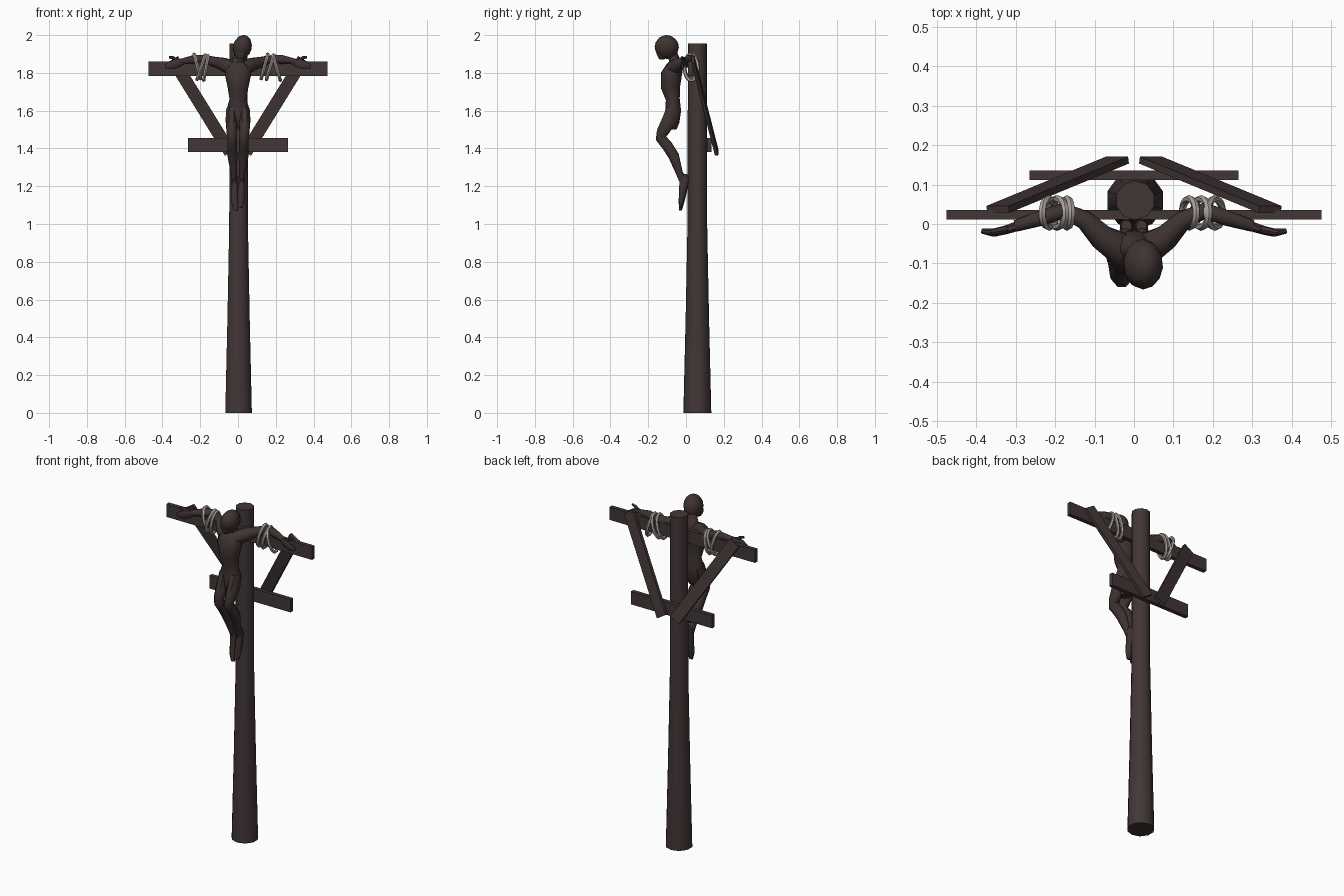
import bpy, bmesh, math
from mathutils import Vector, Matrix

if "Cube" in bpy.data.objects:
    bpy.data.objects.remove(bpy.data.objects["Cube"])


def material(name, rgb):
    m = bpy.data.materials.new(name)
    m.diffuse_color = (*rgb, 1)
    m.use_nodes = True
    m.node_tree.nodes["Principled BSDF"].inputs["Base Color"].default_value = m.diffuse_color
    return m


WOOD = material("dark_wood", (0.055, 0.037, 0.037))
FIGURE = material("dark_bronze", (0.048, 0.033, 0.031))
ROPE = material("pale_rope", (0.42, 0.38, 0.34))


def finish(bm, name, mat, smooth=None):
    bmesh.ops.recalc_face_normals(bm, faces=bm.faces)
    me = bpy.data.meshes.new(name)
    bm.to_mesh(me)
    bm.free()
    ob = bpy.data.objects.new(name, me)
    bpy.context.collection.objects.link(ob)
    me.materials.append(mat)
    if smooth:
        bpy.ops.object.select_all(action='DESELECT')
        ob.select_set(True)
        bpy.context.view_layer.objects.active = ob
        bpy.ops.object.shade_smooth_by_angle(angle=math.radians(smooth))
    return ob


def box(name, size, matrix, mat=WOOD):
    bm = bmesh.new()
    bmesh.ops.create_cube(bm, size=1)
    bm.transform(matrix @ Matrix.Diagonal((*size, 1)))
    return finish(bm, name, mat)


def loft(name, stations, mat, sides=8, smooth=50, side=(1, 0, 0), closed=False):
    """Skin elliptical rings along a path; station = (x, y, z, radius_a, radius_b)."""
    bm = bmesh.new()
    pts = [Vector(s[:3]) for s in stations]
    n, rings = len(pts), []
    for i, s in enumerate(stations):
        a = pts[(i - 1) % n] if closed else pts[max(i - 1, 0)]
        b = pts[(i + 1) % n] if closed else pts[min(i + 1, n - 1)]
        t = (b - a).normalized()
        u = Vector(side)
        u = (u - t * u.dot(t)).normalized()
        v = t.cross(u)
        rings.append([bm.verts.new(pts[i] + u * s[3] * math.cos(k) + v * s[4] * math.sin(k))
                      for k in (2 * math.pi * (j + .5) / sides for j in range(sides))])
    for i in range(n if closed else n - 1):
        r, q = rings[i], rings[(i + 1) % n]
        for j in range(sides):
            k = (j + 1) % sides
            bm.faces.new((r[j], r[k], q[k], q[j]))
    if not closed:
        bm.faces.new(rings[0])
        bm.faces.new(rings[-1])
    return finish(bm, name, mat, smooth)


# Tapered post
loft("post", [(0.003, 0.06, z, r, r) for z, r in
              ((0, 0.074), (0.5, 0.062), (1.0, 0.052), (1.955, 0.05))], WOOD, 10, 50)

# Cross beams
box("upper_beam", (0.95, 0.024, 0.076), Matrix.Translation((0, 0.023, 1.822)))
box("lower_beam", (0.53, 0.024, 0.076), Matrix.Translation((0, 0.123, 1.418)))

# Diagonal braces leaning to the back
for s, side in ((-1, "left"), (1, "right")):
    top, low = Vector((s * 0.345, 0.037, 1.87)), Vector((s * 0.042, 0.162, 1.38))
    z = (top - low).normalized()
    y = (Vector((0, 1, 0)) - z * z.y).normalized()
    x = y.cross(z)
    m = Matrix((x, y, z)).transposed().to_4x4()
    m.translation = (top + low) / 2
    box(side + "_brace", (0.066, 0.018, (top - low).length), m)

# Torso, from hips to neck
loft("torso", [(0, -0.075, 1.50, 0.03, 0.025), (0, -0.075, 1.54, 0.058, 0.04),
               (0, -0.068, 1.60, 0.066, 0.042), (0, -0.07, 1.66, 0.047, 0.037),
               (0, -0.082, 1.72, 0.057, 0.05), (0, -0.078, 1.79, 0.072, 0.056),
               (0, -0.06, 1.835, 0.075, 0.045), (0.002, -0.06, 1.865, 0.035, 0.03),
               (0.01, -0.075, 1.91, 0.023, 0.025)], FIGURE, 10)

# Head, tilted forward and to one side
bm = bmesh.new()
bmesh.ops.create_uvsphere(bm, u_segments=12, v_segments=8, radius=1)
bm.transform(Matrix.Translation((0.023, -0.102, 1.937)) @ Matrix.Rotation(0.25, 4, 'Y')
             @ Matrix.Rotation(0.35, 4, 'X') @ Matrix.Diagonal((0.05, 0.064, 0.064, 1)))
finish(bm, "head", FIGURE, 50)
loft("chin", [(0.018, -0.115, 1.93, 0.042, 0.042), (0.012, -0.128, 1.895, 0.034, 0.03),
              (0.01, -0.128, 1.873, 0.018, 0.016)], FIGURE)

for s, side in ((-1, "left"), (1, "right")):
    # Arms draped behind the beam top, hands forward
    loft(side + "_arm", [(s * 0.03, -0.065, 1.825, 0.04, 0.045), (s * 0.08, -0.035, 1.847, 0.036, 0.035),
                         (s * 0.125, 0.01, 1.86, 0.027, 0.026), (s * 0.18, 0.034, 1.872, 0.024, 0.022),
                         (s * 0.225, 0.018, 1.872, 0.026, 0.022), (s * 0.30, -0.005, 1.862, 0.014, 0.016)],
         FIGURE, side=(0, 0, 1))
    loft(side + "_hand", [(s * 0.285, -0.002, 1.862, 0.015, 0.014), (s * 0.325, -0.015, 1.85, 0.026, 0.012),
                          (s * 0.355, -0.022, 1.84, 0.022, 0.011), (s * 0.385, -0.018, 1.834, 0.012, 0.007)],
         FIGURE, side=(0, 0, 1))
    loft(side + "_thumb", [(s * 0.315, -0.012, 1.86, 0.01, 0.01), (s * 0.345, -0.018, 1.88, 0.009, 0.009),
                           (s * 0.365, -0.022, 1.884, 0.006, 0.006)], FIGURE, 6, side=(0, 1, 0))

    # Bent legs hanging against the post
    dy = 0.008 * s
    loft(side + "_leg", [(s * 0.034, -0.07, 1.61, 0.03, 0.036), (s * 0.035, -0.088, 1.55, 0.033, 0.042),
                         (s * 0.034, -0.125, 1.485, 0.028, 0.034), (s * 0.031, -0.133, 1.455, 0.026, 0.031),
                         (s * 0.031, -0.10, 1.415, 0.027, 0.031), (s * 0.029, -0.065, 1.36, 0.028, 0.031),
                         (s * 0.022, -0.035, 1.27, 0.017, 0.02), (s * 0.019, -0.018, 1.235, 0.018, 0.022)],
         FIGURE)
    # Feet pointing down
    dz = 0.015 if s > 0 else 0
    loft(side + "_foot", [(s * 0.019, -0.005, 1.265, 0.014, 0.015), (s * 0.019, -0.01, 1.235, 0.018, 0.027),
                          (s * 0.018, -0.016, 1.17 + dz, 0.019, 0.022), (s * 0.016, -0.024, 1.115 + dz, 0.021, 0.016),
                          (s * 0.012, -0.03, 1.072 + dz, 0.012, 0.008)], FIGURE)

    # Rope coils around arm and beam, each leaning differently
    coils = ((-0.215, 0.018), (-0.195, -0.022), (-0.17, -0.012)) if s < 0 else \
            ((0.14, -0.018), (0.17, -0.02), (0.205, 0.02))
    for i, (cx, lean) in enumerate(coils):
        ring = []
        for k in range(14):
            a = 2 * math.pi * k / 14
            ring.append((cx - lean * math.sin(a), 0.028 + 0.036 * math.cos(a),
                         1.834 + 0.067 * math.sin(a) - 0.004 * i, 0.0095, 0.0095))
        loft(f"{side}_rope_{i + 1}", ring, ROPE, 6, 50, closed=True)
